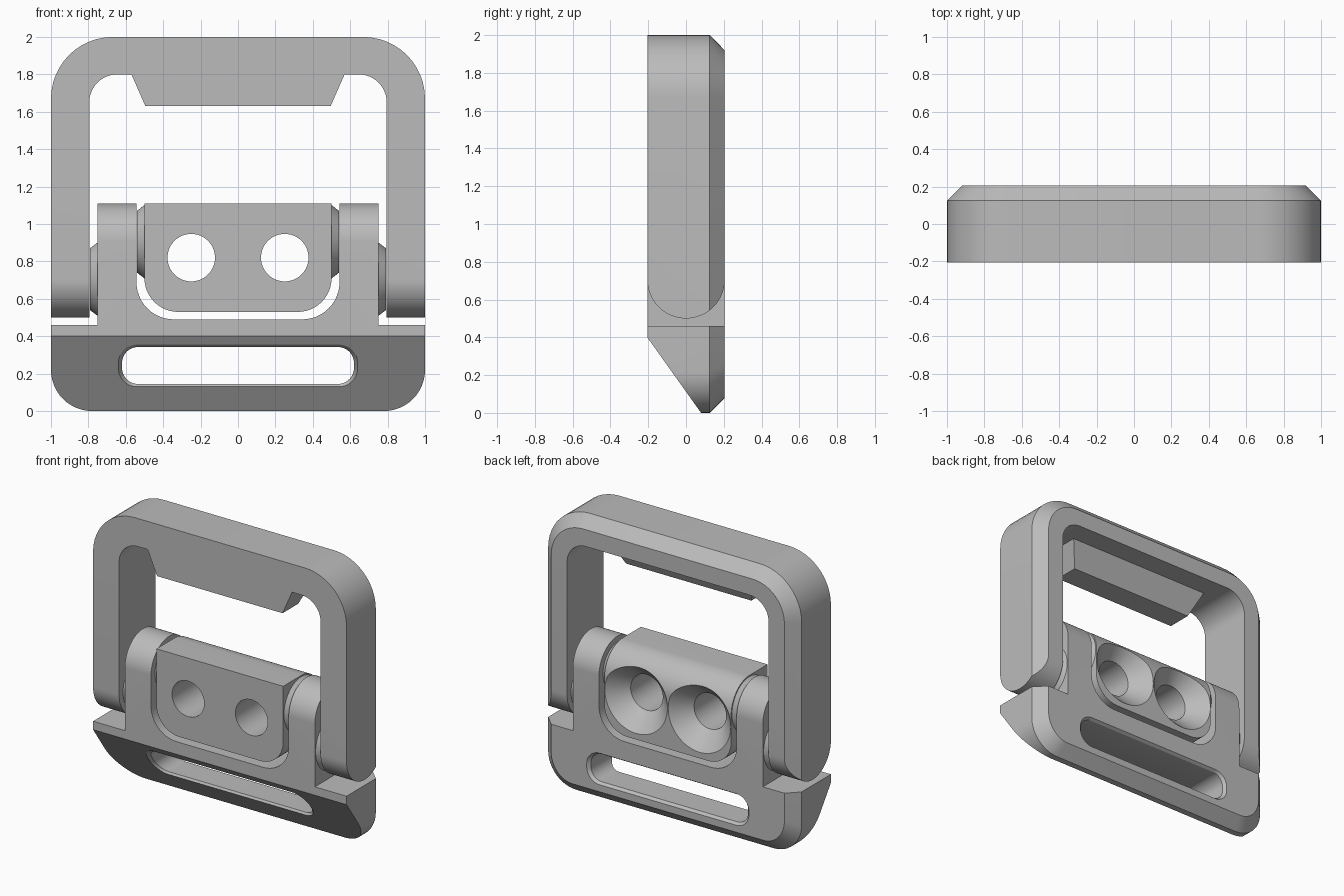
import bpy, bmesh, math

if "Cube" in bpy.data.objects:
    bpy.data.objects.remove(bpy.data.objects["Cube"])

grey = bpy.data.materials.new("plain_grey")
grey.use_nodes = True
grey.diffuse_color = (0.5, 0.5, 0.5, 1)
grey.node_tree.nodes["Principled BSDF"].inputs["Base Color"].default_value = (0.5, 0.5, 0.5, 1)

D = 0.205        # half depth, also the knuckle radius
BACK = 0.125     # where the rear chamfer starts
CH = D - BACK


def loft(name, rings):
    """Solid through closed rings of equal point count, capped at both ends."""
    bm = bmesh.new()
    rows = [[bm.verts.new(p) for p in ring] for ring in rings]
    n = len(rows[0])
    for a, b in zip(rows, rows[1:]):
        for i in range(n):
            j = (i + 1) % n
            bm.faces.new((a[i], a[j], b[j], b[i]))
    bm.faces.new(rows[0])
    bm.faces.new(rows[-1])
    bmesh.ops.recalc_face_normals(bm, faces=bm.faces)
    me = bpy.data.meshes.new(name)
    bm.to_mesh(me)
    bm.free()
    me.materials.append(grey)
    ob = bpy.data.objects.new(name, me)
    bpy.context.collection.objects.link(ob)
    return ob


def arc(cx, cy, r, a0, a1, n=12):
    return [(cx + r * math.cos(math.radians(a0 + (a1 - a0) * i / n)),
             cy + r * math.sin(math.radians(a0 + (a1 - a0) * i / n))) for i in range(n + 1)]


def panel(w, z0, z1, rb, rt):
    """Outline in x and z with its own bottom and top corner radii."""
    pts = []
    for sx, z, r, a in ((1, z0, rb, -90), (1, z1, rt, 0), (-1, z1, rt, 90), (-1, z0, rb, 180)):
        cz = z + r if z == z0 else z - r
        pts += arc(sx * (w - r), cz, r, a, a + 90) if r else [(sx * w, z)]
    return pts


def along_y(outline, y):
    return [(x, y(z) if callable(y) else y, z) for x, z in outline]


def prism_y(name, outline, y0=-0.5, y1=0.5):
    return loft(name, [along_y(outline, y0), along_y(outline, y1)])


def prism_x(name, outline, w):
    return loft(name, [[(x, y, z) for y, z in outline] for x in (-w, w)])


def cone_x(name, x0, x1, r0, r1, z):
    return loft(name, [[(x, py, pz) for py, pz in arc(0, z, r, 0, 360, 64)[:-1]]
                       for x, r in ((x0, r0), (x1, r1))])


def combine(ob, tool, op):
    """Apply a boolean and drop the tool."""
    mod = ob.modifiers.new("cut", 'BOOLEAN')
    mod.operation, mod.solver, mod.object = op, 'EXACT', tool
    bpy.context.view_layer.update()
    dg = bpy.context.evaluated_depsgraph_get()
    me = bpy.data.meshes.new_from_object(ob.evaluated_get(dg))
    ob.modifiers.clear()
    ob.data = me
    bpy.data.objects.remove(tool)


def finish(ob):
    bpy.ops.object.select_all(action='DESELECT')
    ob.select_set(True)
    bpy.context.view_layer.objects.active = ob
    bpy.ops.object.shade_smooth_by_angle(angle=math.radians(25))


# Upper frame: chamfered arch with rounded arm ends
frame = loft("upper_frame", [
    along_y(panel(1, 0.3, 2, 0, 0.33), -D),
    along_y(panel(1, 0.3, 2, 0, 0.33), BACK),
    along_y(panel(1 - CH, 0.3, 2 - CH, 0, 0.33 - CH), D)])
combine(frame, prism_y("opening", panel(0.795, 0.1, 1.8, 0, 0.15)), 'DIFFERENCE')
side = arc(0, 0.5 + D, D, 180, 360, 32) + [(D, 2.2), (-D, 2.2)]
combine(frame, prism_x("arm_side", side, 1.2), 'INTERSECT')

# Tapered tongue under the top bar
tongue = loft("tongue", [
    [(-w, -D, z), (w, -D, z), (w, y, z), (-w, y, z)]
    for w, y, z in ((0.495, -0.03, 1.63), (0.592, 0.073, 1.85))])
combine(frame, tongue, 'UNION')
finish(frame)

# Base: chamfered block with sloped front
base = loft("base", [
    along_y(panel(1, 0, 0.46, 0.22, 0), -D),
    along_y(panel(1, 0, 0.46, 0.22, 0), BACK),
    along_y([(x * (1 - CH), z) for x, z in panel(1, CH, 0.46, 0.18, 0)], D)])
wedge = [(-D, 0.7), (-D, 0.4), (0.08, 0), (0.15, -0.1), (0.4, -0.1), (0.4, 0.7)]
combine(base, prism_x("front_slope", wedge, 1.2), 'INTERSECT')

# Rounded knuckles standing on the base, parted by a U opening
knuckle = [(-D, 0.43), (D, 0.43)] + arc(0, 1.11 - D, D, 0, 180, 32)
combine(base, prism_x("knuckles", knuckle, 0.75), 'UNION')
combine(base, prism_y("u_gap", panel(0.543, 0.49, 1.4, 0.2, 0)), 'DIFFERENCE')

# Strap slot with eased edges front and back
wide = panel(0.64, 0.13, 0.355, 0.1, 0.1)
narrow = panel(0.62, 0.145, 0.342, 0.085, 0.085)


def slope(offset):
    return lambda z: 0.08 - 0.7125 * z + offset


slot = loft("slot", [along_y(wide, slope(-0.1)), along_y(wide, slope(0)),
                     along_y(narrow, slope(0.02)), along_y(narrow, D - 0.02),
                     along_y(wide, D), along_y(wide, D + 0.1)])
combine(base, slot, 'DIFFERENCE')

# Pivot bosses towards the frame arms
for s in (1, -1):
    combine(base, cone_x("boss", s * 0.74, s * 0.792, 0.204, 0.165, 0.5 + D), 'UNION')
finish(base)

# Centre plate: square front edge, rounded rear top edge
plate = prism_y("centre_plate", panel(0.5, 0.53, 1.11, 0.18, 0), -D, D)
rear = [(-D, 0.4), (D, 0.4)] + arc(0, 1.11 - D, D, 0, 90, 20) + [(-D, 1.11)]
combine(plate, prism_x("rear_round", rear, 0.7), 'INTERSECT')
for s in (1, -1):
    combine(plate, cone_x("plate_boss", s * 0.49, s * 0.54, 0.204, 0.165, 1.11 - D), 'UNION')

# Countersunk screw holes
for s in (1, -1):
    rings = [along_y([(s * 0.25 + x, 0.82 + z) for x, z in arc(0, 0, r, 0, 360, 64)[:-1]], y)
             for r, y in ((0.127, -0.4), (0.127, D - 0.12), (0.247, D), (0.247, 0.4))]
    combine(plate, loft("screw_hole", rings), 'DIFFERENCE')
finish(plate)
